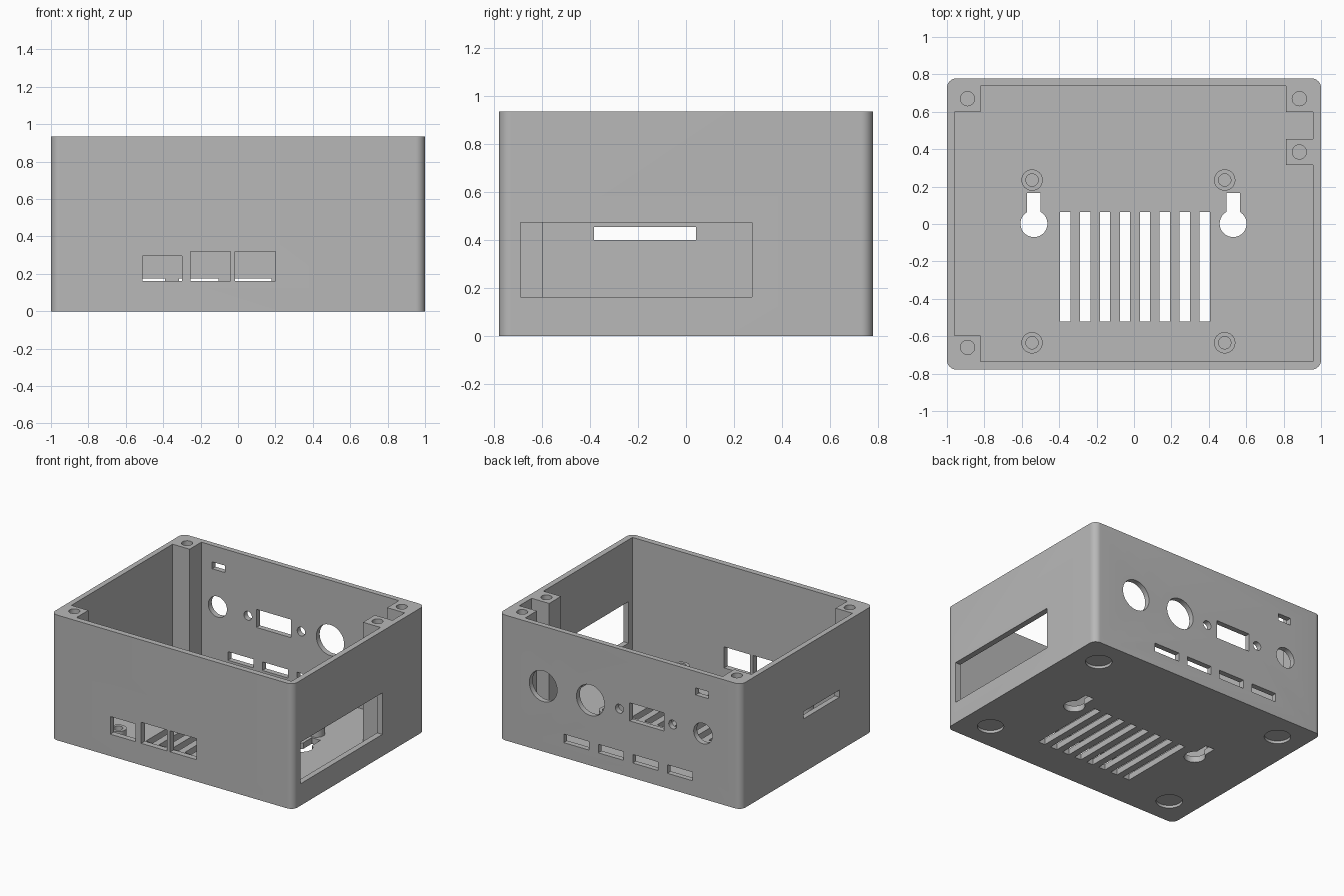
import bpy, bmesh, math

cube = bpy.data.objects.get("Cube")
if cube:
    bpy.data.objects.remove(cube, do_unlink=True)

grey = bpy.data.materials.new("plain grey")
grey.use_nodes = True
colour = (0.48, 0.48, 0.48, 1)
grey.diffuse_color = colour
grey.node_tree.nodes["Principled BSDF"].inputs["Base Color"].default_value = colour

HX, HY, HEIGHT = 1.0, 0.778, 0.935
FLOOR = 0.045
IX0, IX1, IY0, IY1 = -0.96, 0.957, -0.735, 0.738

# Maps a profile point (u, v) and depth w to space for each extrusion axis
AXES = {
    "x": lambda u, v, w: (w, u, v),
    "y": lambda u, v, w: (u, w, v),
    "z": lambda u, v, w: (u, v, w),
}


def prism(bm, profile, axis, w0, w1):
    """Extrude a closed profile from w0 to w1 along an axis."""
    place = AXES[axis]
    low = [bm.verts.new(place(u, v, w0)) for u, v in profile]
    high = [bm.verts.new(place(u, v, w1)) for u, v in profile]
    bm.faces.new(low)
    bm.faces.new(high)
    for i in range(len(profile)):
        j = (i + 1) % len(profile)
        bm.faces.new((low[i], low[j], high[j], high[i]))


def rect(u0, u1, v0, v1):
    return [(u0, v0), (u1, v0), (u1, v1), (u0, v1)]


def arc(cu, cv, r, start=0, end=360, n=40):
    full = end - start == 360
    steps = n if full else n + 1
    angles = [math.radians(start + (end - start) * i / n) for i in range(steps)]
    return [(cu + r * math.cos(a), cv + r * math.sin(a)) for a in angles]


def finish(bm, name):
    bmesh.ops.recalc_face_normals(bm, faces=bm.faces)
    mesh = bpy.data.meshes.new(name)
    bm.to_mesh(mesh)
    bm.free()
    mesh.materials.append(grey)
    obj = bpy.data.objects.new(name, mesh)
    bpy.context.collection.objects.link(obj)
    return obj


def activate(obj):
    bpy.ops.object.select_all(action="DESELECT")
    obj.select_set(True)
    bpy.context.view_layer.objects.active = obj


def cut(obj, cutter):
    cutter.hide_render = True
    mod = obj.modifiers.new("cut", "BOOLEAN")
    mod.operation, mod.solver, mod.object = "DIFFERENCE", "EXACT", cutter
    activate(obj)
    bpy.ops.object.modifier_apply(modifier=mod.name)
    bpy.data.objects.remove(cutter, do_unlink=True)


# Outer block with rounded upright corners
R = 0.05
corners = [(1, 1), (-1, 1), (-1, -1), (1, -1)]
outline = []
for i, (sx, sy) in enumerate(corners):
    outline += arc(sx * (HX - R), sy * (HY - R), R, 90 * i, 90 * i + 90, 10)
bm = bmesh.new()
prism(bm, outline, "z", 0, HEIGHT)
case = finish(bm, "case_body")

# Cavity outline, leaving four screw posts along the walls
PX0, PX1 = -0.82, 0.812
cavity = [
    (PX0, IY0), (IX1, IY0), (IX1, 0.315), (PX1, 0.315), (PX1, 0.455),
    (IX1, 0.455), (IX1, 0.6), (PX1, 0.6), (PX1, IY1), (PX0, IY1),
    (PX0, 0.6), (IX0, 0.6), (IX0, -0.595), (PX0, -0.595),
]
bm = bmesh.new()
prism(bm, cavity, "z", FLOOR, HEIGHT + 0.1)
cut(case, finish(bm, "cavity_cutter"))

bm = bmesh.new()

# Screw holes in the posts
for x, y in [(-0.89, 0.67), (0.884, 0.67), (0.884, 0.385), (-0.89, -0.66)]:
    prism(bm, arc(x, y, 0.038, n=28), "z", 0.45, HEIGHT + 0.1)

# Front windows
for x0, x1, top in [(-0.51, -0.3, 0.295), (-0.255, -0.04, 0.32), (-0.015, 0.2, 0.32)]:
    prism(bm, rect(x0, x1, 0.163, top), "y", -0.9, -0.7)

# Side openings
prism(bm, rect(-0.688, 0.275, 0.163, 0.473), "x", 0.9, 1.1)
prism(bm, rect(-0.382, 0.042, 0.4, 0.453), "x", -1.1, -0.9)

# Back round holes
for x, r in [(0.635, 0.115), (0.245, 0.115), (0.005, 0.033), (-0.435, 0.033), (-0.685, 0.077)]:
    prism(bm, arc(x, 0.488, r), "y", 0.7, 0.9)

# Back rectangular holes and row of slots
prism(bm, rect(-0.365, -0.08, 0.42, 0.555), "y", 0.7, 0.9)
prism(bm, rect(-0.73, -0.625, 0.76, 0.812), "y", 0.7, 0.9)
for i in range(4):
    x = -0.6 + 0.285 * i
    prism(bm, rect(x, x + 0.21, 0.112, 0.176), "y", 0.7, 0.9)

# Floor vents
for i in range(8):
    x = -0.395 + 0.1065 * i
    prism(bm, rect(x, x + 0.055, -0.522, 0.065), "z", -0.1, 0.1)

# Keyhole hanging slots
for x in (-0.535, 0.53):
    keyhole = arc(x, 0.002, 0.072, 120, 420, 36)
    keyhole += [(x + 0.036, 0.165), (x - 0.036, 0.165)]
    prism(bm, keyhole, "z", -0.1, 0.1)

# Shallow foot recesses underneath
for x in (-0.79, 0.79):
    for y in (-0.57, 0.57):
        prism(bm, arc(x, y, 0.09), "z", -0.1, 0.02)

cut(case, finish(bm, "openings_cutter"))
activate(case)
bpy.ops.object.shade_smooth_by_angle(angle=math.radians(30))

# Hollow board standoffs on the floor
for x in (-0.545, 0.485):
    for y in (-0.635, 0.235):
        bm = bmesh.new()
        prism(bm, arc(x, y, 0.057, n=32), "z", FLOOR - 0.005, 0.145)
        standoff = finish(bm, "board_standoff")
        bm = bmesh.new()
        prism(bm, arc(x, y, 0.033, n=32), "z", FLOOR + 0.005, 0.2)
        cut(standoff, finish(bm, "standoff_cutter"))
        activate(standoff)
        bpy.ops.object.shade_smooth_by_angle(angle=math.radians(30))
